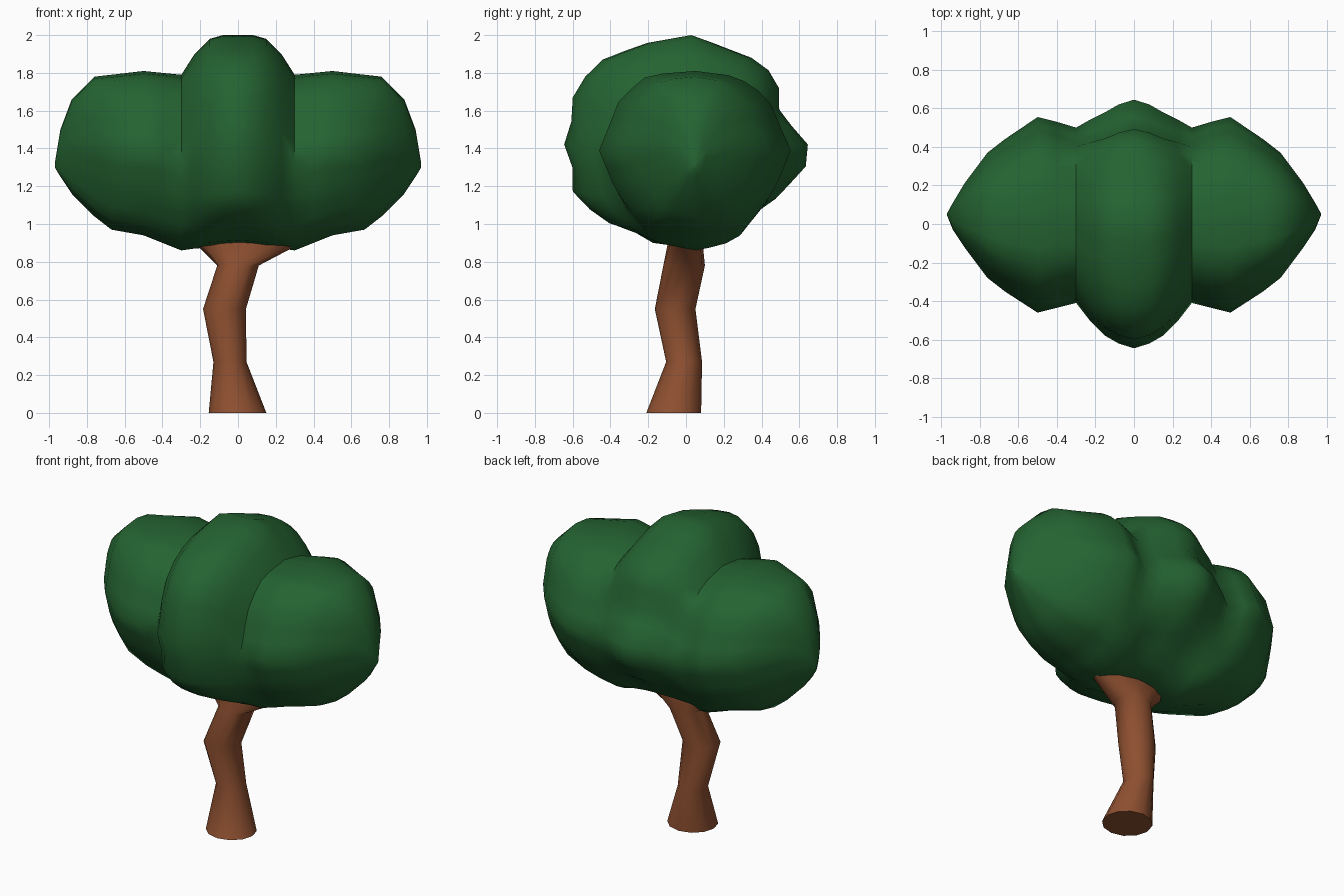
import bpy, bmesh, math

cube = bpy.data.objects.get("Cube")
if cube:
    bpy.data.objects.remove(cube, do_unlink=True)


def material(name, colour):
    m = bpy.data.materials.new(name)
    m.use_nodes = True
    m.diffuse_color = colour
    m.node_tree.nodes["Principled BSDF"].inputs["Base Color"].default_value = colour
    m.node_tree.nodes["Principled BSDF"].inputs["Roughness"].default_value = 0.9
    return m


def loft(name, rings, mat, cap_start, cap_end, angle):
    """Skin a list of equal-length closed rings."""
    bm = bmesh.new()
    loops = [[bm.verts.new(p) for p in ring] for ring in rings]
    n = len(loops[0])
    for a, b in zip(loops, loops[1:]):
        for i in range(n):
            j = (i + 1) % n
            bm.faces.new((a[i], a[j], b[j], b[i]))
    if cap_start:
        bm.faces.new(loops[0])
    if cap_end:
        bm.faces.new(loops[-1])
    bmesh.ops.remove_doubles(bm, verts=bm.verts, dist=0.0005)
    bmesh.ops.recalc_face_normals(bm, faces=bm.faces)
    mesh = bpy.data.meshes.new(name)
    bm.to_mesh(mesh)
    bm.free()
    mesh.materials.append(mat)
    obj = bpy.data.objects.new(name, mesh)
    bpy.context.collection.objects.link(obj)
    bpy.ops.object.select_all(action="DESELECT")
    obj.select_set(True)
    bpy.context.view_layer.objects.active = obj
    bpy.ops.object.shade_smooth_by_angle(angle=math.radians(angle))
    return obj


def polar(points, centre, count):
    """Resample a closed outline along evenly spaced rays from its centre."""
    cy, cz = centre
    out = []
    for k in range(count):
        t = math.tau * k / count
        dy, dz = math.cos(t), math.sin(t)
        best = 0
        for (ay, az), (by, bz) in zip(points, points[1:] + points[:1]):
            ay, az, ey, ez = ay - cy, az - cz, by - ay, bz - az
            det = dy * ez - dz * ey
            if abs(det) > 1e-9:
                r = (ay * ez - az * ey) / det
                s = (ay * dz - az * dy) / det
                if r > 0 and -1e-6 <= s <= 1 + 1e-6:
                    best = max(best, r)
        out.append((cy + best * dy, cz + best * dz))
    return out


def unit(points):
    """Fit an outline into the unit square."""
    ys, zs = [p[0] for p in points], [p[1] for p in points]
    return [((y - min(ys)) / (max(ys) - min(ys)), (z - min(zs)) / (max(zs) - min(zs)))
            for y, z in points]


green = material("leaf green", (0.018, 0.125, 0.031, 1))
brown = material("bark brown", (0.27, 0.08, 0.03, 1))

# Canopy outlines (y, z): lumpy middle and rounder side lobe
middle = [(.645, 1.31), (.63, 1.4), (.53, 1.52), (.46, 1.62), (.48, 1.71), (.43, 1.8),
          (.3, 1.9), (.2, 1.92), (.04, 2), (-.23, 1.95), (-.45, 1.86), (-.6, 1.7),
          (-.6, 1.55), (-.645, 1.4), (-.6, 1.27), (-.6, 1.13), (-.44, .98), (-.3, .94),
          (-.22, .88), (.05, .85), (.2, .88), (.32, 1), (.47, 1.11)]
lobe = [(.55, 1.37), (.43, 1.66), (.27, 1.78), (.05, 1.81), (-.2, 1.79), (-.35, 1.66),
        (-.46, 1.37), (-.37, 1.14), (-.22, .95), (.05, .9), (.3, .95), (.46, 1.14)]
SIDES = 32
shape_a = unit(polar(middle, (.02, 1.4), SIDES))
shape_b = unit(polar(lobe, (.05, 1.37), SIDES))

# Canopy stations: x, back and front reach, bottom, top, blend towards the lobe
stations = [(0, -.645, .645, .89, 2, 0), (.08, -.62, .62, .885, 2, 0),
            (.15, -.58, .58, .875, 1.98, .1), (.23, -.5, .54, .87, 1.9, .4),
            (.3, -.41, .5, .86, 1.79, .8), (.4, -.435, .53, .9, 1.8, 1),
            (.5, -.46, .555, .94, 1.81, 1), (.67, -.35, .44, .97, 1.79, 1),
            (.76, -.28, .37, 1.04, 1.78, 1), (.88, -.12, .21, 1.16, 1.66, 1),
            (.94, -.03, .11, 1.25, 1.5, 1), (.97, .045, .055, 1.3, 1.32, 1)]
rings = []
for x, y0, y1, z0, z1, mix in stations:
    rings.append([(x, y0 + (y1 - y0) * (a[0] + (b[0] - a[0]) * mix),
                   z0 + (z1 - z0) * (a[1] + (b[1] - a[1]) * mix))
                  for a, b in zip(shape_a, shape_b)])
canopy = loft("canopy", rings, green, False, True, 60)
mirror = canopy.modifiers.new("Mirror", "MIRROR")
mirror.use_clip = True

# Bent trunk flaring into the fork: z, x range, y range
trunk = [(0, -.155, .15, -.21, .08), (.27, -.13, .045, -.105, .085),
         (.55, -.185, .042, -.165, .05), (.78, -.11, .11, -.12, .1),
         (.88, -.21, .3, -.1, .09), (.99, -.36, .45, -.08, .08)]
rings = []
for z, x0, x1, y0, y1 in trunk:
    rings.append([((x0 + x1) / 2 + (x1 - x0) / 2 * math.cos(math.tau * k / 12),
                   (y0 + y1) / 2 + (y1 - y0) / 2 * math.sin(math.tau * k / 12), z)
                  for k in range(12)])
loft("trunk", rings, brown, True, True, 50)
